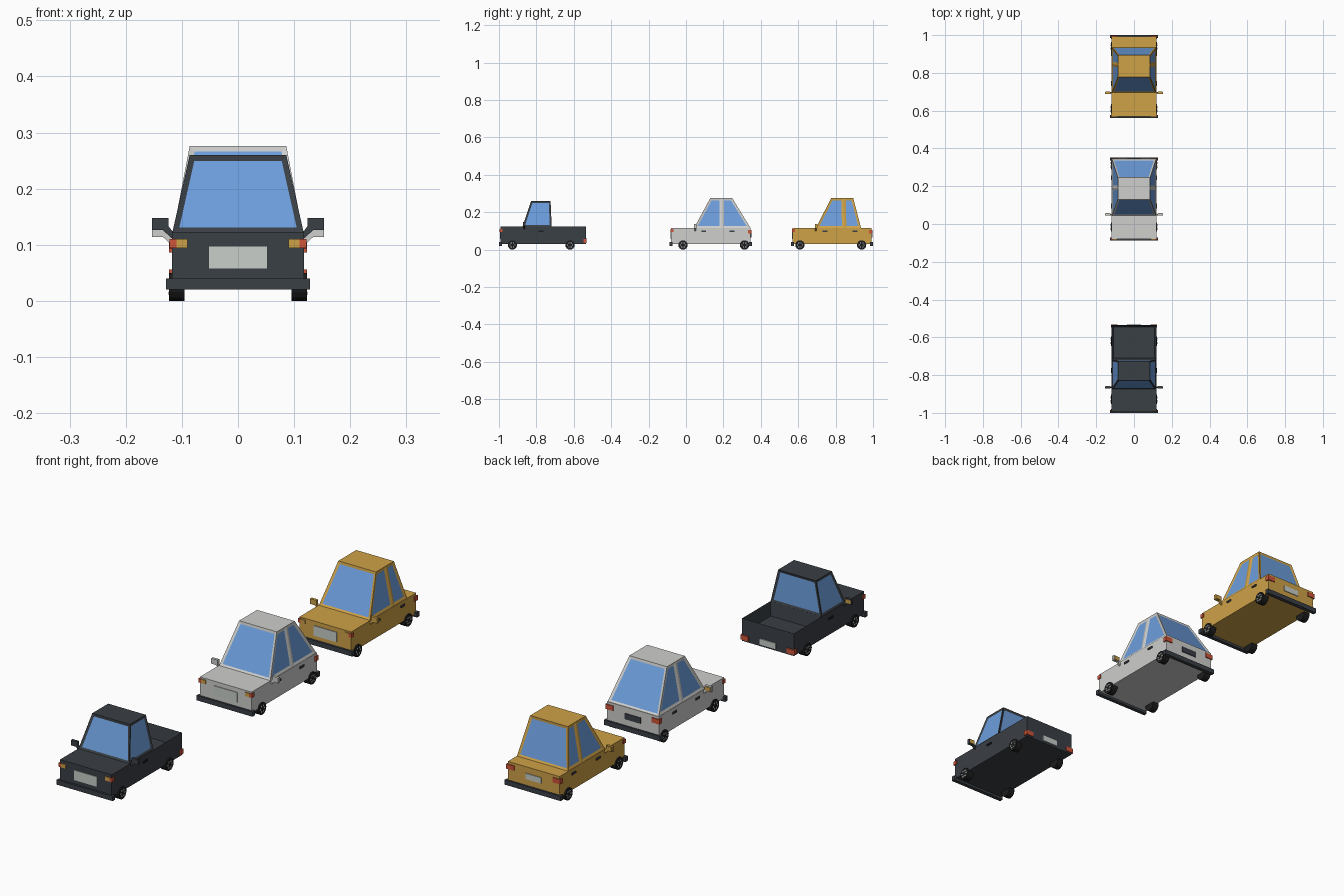
import bpy, bmesh, math
from mathutils import Vector, Matrix

if "Cube" in bpy.data.objects:
    bpy.data.objects.remove(bpy.data.objects["Cube"])


def material(name, r, g, b):
    m = bpy.data.materials.new(name)
    m.diffuse_color = (r, g, b, 1)
    m.use_nodes = True
    m.node_tree.nodes["Principled BSDF"].inputs["Base Color"].default_value = m.diffuse_color
    return m


CHARCOAL = material("charcoal", 0.042, 0.050, 0.060)
WHITE = material("light_grey", 0.62, 0.62, 0.61)
YELLOW = material("yellow", 0.62, 0.36, 0.065)
GLASS = material("blue_glass", 0.15, 0.34, 0.72)
BLACK = material("tyre_black", 0.012, 0.012, 0.013)
RED = material("lamp_red", 0.62, 0.09, 0.04)
PLATE = material("plate_grey", 0.58, 0.62, 0.59)


def finish(name, bm, *mats):
    me = bpy.data.meshes.new(name)
    bm.to_mesh(me)
    bm.free()
    for m in mats:
        me.materials.append(m)
    ob = bpy.data.objects.new(name, me)
    bpy.context.collection.objects.link(ob)
    return ob


def add_box(bm, x0, x1, y0, y1, z0, z1):
    size = Matrix.Diagonal((abs(x1 - x0), abs(y1 - y0), abs(z1 - z0), 1))
    mid = Matrix.Translation(((x0 + x1) / 2, (y0 + y1) / 2, (z0 + z1) / 2))
    bmesh.ops.create_cube(bm, size=1, matrix=mid @ size)


def box(name, mat, *dims, mirror=False):
    bm = bmesh.new()
    add_box(bm, *dims)
    if mirror:
        x0, x1, *rest = dims
        add_box(bm, -x1, -x0, *rest)
    return finish(name, bm, mat)


W = 0.118   # half width of the bodies


def cabin(name, paint, bottom, top, z0, z1, side_windows_inset=0.012):
    """Tapered cabin; bottom/top list the y stations front to rear, windows are inset."""
    bm = bmesh.new()
    rows = {}
    for s in (-1, 1):
        rows[s] = ([bm.verts.new((s * (W - 0.001), y, z0)) for y in bottom],
                   [bm.verts.new((s * 0.086, y, z1)) for y in top])
    (lb, lt), (rb, rt) = rows[-1], rows[1]
    windows = [bm.faces.new((lb[0], rb[0], rt[0], lt[0])),
               bm.faces.new((rb[-1], lb[-1], lt[-1], rt[-1]))]
    for i in range(len(bottom) - 1):
        windows.append(bm.faces.new((rb[i], rb[i + 1], rt[i + 1], rt[i])))
        windows.append(bm.faces.new((lb[i + 1], lb[i], lt[i], lt[i + 1])))
    bm.faces.new(lt + rt[::-1])
    bm.faces.new(lb + rb[::-1])
    bmesh.ops.recalc_face_normals(bm, faces=bm.faces)
    bmesh.ops.inset_individual(bm, faces=windows[:2], thickness=0.010, depth=-0.003,
                               use_even_offset=True)
    bmesh.ops.inset_individual(bm, faces=windows[2:], thickness=side_windows_inset,
                               depth=-0.003, use_even_offset=True)
    for f in windows:
        f.material_index = 1
    finish(name, bm, paint, GLASS)


def wheels(name, ys):
    r = 0.025
    tyre, rim = bmesh.new(), bmesh.new()
    for y in ys:
        for s in (-1, 1):
            bmesh.ops.create_cone(tyre, cap_ends=True, segments=16, radius1=r, radius2=r,
                                  depth=0.028, matrix=Matrix.Translation((s * 0.109, y, r))
                                  @ Matrix.Rotation(math.pi / 2, 4, 'Y'))
            # small pale studs around the rim
            for k in range(6):
                a = k * math.pi / 3
                cy, cz = y + 0.013 * math.cos(a), r + 0.013 * math.sin(a)
                add_box(rim, s * 0.122, s * 0.1238, cy - 0.003, cy + 0.003,
                        cz - 0.003, cz + 0.003)
    finish(name + "_tyres", tyre, BLACK)
    finish(name + "_rim_studs", rim, PLATE)


def mirrors(name, paint, y, z):
    bm = bmesh.new()
    for s in (-1, 1):
        add_box(bm, s * 0.124, s * 0.153, y - 0.006, y + 0.005, z, z + 0.022)
        # sloping arm
        pts = [(0.114, z - 0.018), (0.114, z - 0.006), (0.126, z + 0.010), (0.134, z)]
        vs = [bm.verts.new((s * px, y - 0.004, pz)) for px, pz in pts]
        f = bm.faces.new(vs)
        ext = bmesh.ops.extrude_face_region(bm, geom=[f])["geom"]
        bmesh.ops.translate(bm, vec=(0, 0.008, 0),
                            verts=[v for v in ext if isinstance(v, bmesh.types.BMVert)])
    bmesh.ops.recalc_face_normals(bm, faces=bm.faces)
    finish(name + "_mirrors", bm, paint)
    box(name + "_mirror_faces", YELLOW, 0.127, 0.150, y + 0.005, y + 0.007,
        z + 0.003, z + 0.019, mirror=True)


def front_details(name, y):
    box(name + "_front_bumper", CHARCOAL, -0.128, 0.128, y, y + 0.016, 0.020, 0.040)
    b = y + 0.008
    box(name + "_head_lamps", YELLOW, 0.090, 0.110, b - 0.004, b + 0.004,
        0.094, 0.110, mirror=True)
    box(name + "_side_lamps", RED, 0.109, 0.122, b - 0.004, b + 0.012,
        0.094, 0.110, mirror=True)
    box(name + "_front_plate", PLATE, -0.053, 0.053, b - 0.003, b + 0.003, 0.057, 0.098)


def rear_lamps(name, y, z):
    box(name + "_tail_lamps", RED, 0.088, 0.123, y - 0.014, y + 0.004,
        z, z + 0.020, mirror=True)


def handles(name, mat, ys):
    for i, y in enumerate(ys):
        box(f"{name}_door_handles_{i}", mat, 0.116, 0.122, y - 0.013, y + 0.013,
            0.093, 0.101, mirror=True)


# --- closed cars: name, paint, y limits, cabin stations, wheels, mirror, handles, plate
cars = [
    ("hatchback", WHITE, -0.088, 0.353, (0.043, 0.191, 0.345), (0.130, 0.191, 0.247),
     (-0.016, 0.313), 0.050, (0.095, 0.245), CHARCOAL),
    ("sedan", YELLOW, 0.562, 1.0, (0.694, 0.846, 0.936), (0.777, 0.842, 0.894),
     (0.609, 0.939), 0.695, (0.743, 0.903), PLATE),
]
for name, paint, y0, y1, bottom, top, wheel_y, mirror_y, handle_y, plate in cars:
    f, r = y0 + 0.008, y1 - 0.007
    box(name + "_body", paint, -W, W, f, r, 0.030, 0.116)
    cabin(name + "_cabin", paint, bottom, top, 0.115, 0.276)
    wheels(name, wheel_y)
    mirrors(name, paint, mirror_y, 0.114)
    front_details(name, y0)
    handles(name, CHARCOAL, handle_y)
    rear_lamps(name, r, 0.086)
    box(name + "_rear_bumper", CHARCOAL, -0.128, 0.128, y1 - 0.016, y1, 0.020, 0.040)
    box(name + "_rear_plate", plate, -0.036, 0.036, r - 0.003, r + 0.003, 0.066, 0.090)

# --- pickup truck: solid front, hollow bed behind the cab
box("pickup_front_body", CHARCOAL, -W, W, -0.992, -0.718, 0.030, 0.123)
bed = bmesh.new()
add_box(bed, -W, W, -0.718, -0.535, 0.030, 0.123)
bed.normal_update()
lid = [f for f in bed.faces if f.normal.z > 0.9]
bmesh.ops.inset_individual(bed, faces=lid, thickness=0.009, use_even_offset=True)
bmesh.ops.translate(bed, vec=(0, 0, -0.055), verts=lid[0].verts)
finish("pickup_bed", bed, CHARCOAL)
cabin("pickup_cabin", CHARCOAL, (-0.874, -0.718), (-0.828, -0.724), 0.122, 0.260, 0.010)
wheels("pickup", (-0.928, -0.620))
mirrors("pickup", CHARCOAL, -0.865, 0.126)
front_details("pickup", -1.0)
handles("pickup", BLACK, (-0.775,))
rear_lamps("pickup", -0.535, 0.036)
box("pickup_rear_plate", PLATE, -0.036, 0.036, -0.538, -0.531, 0.038, 0.062)
